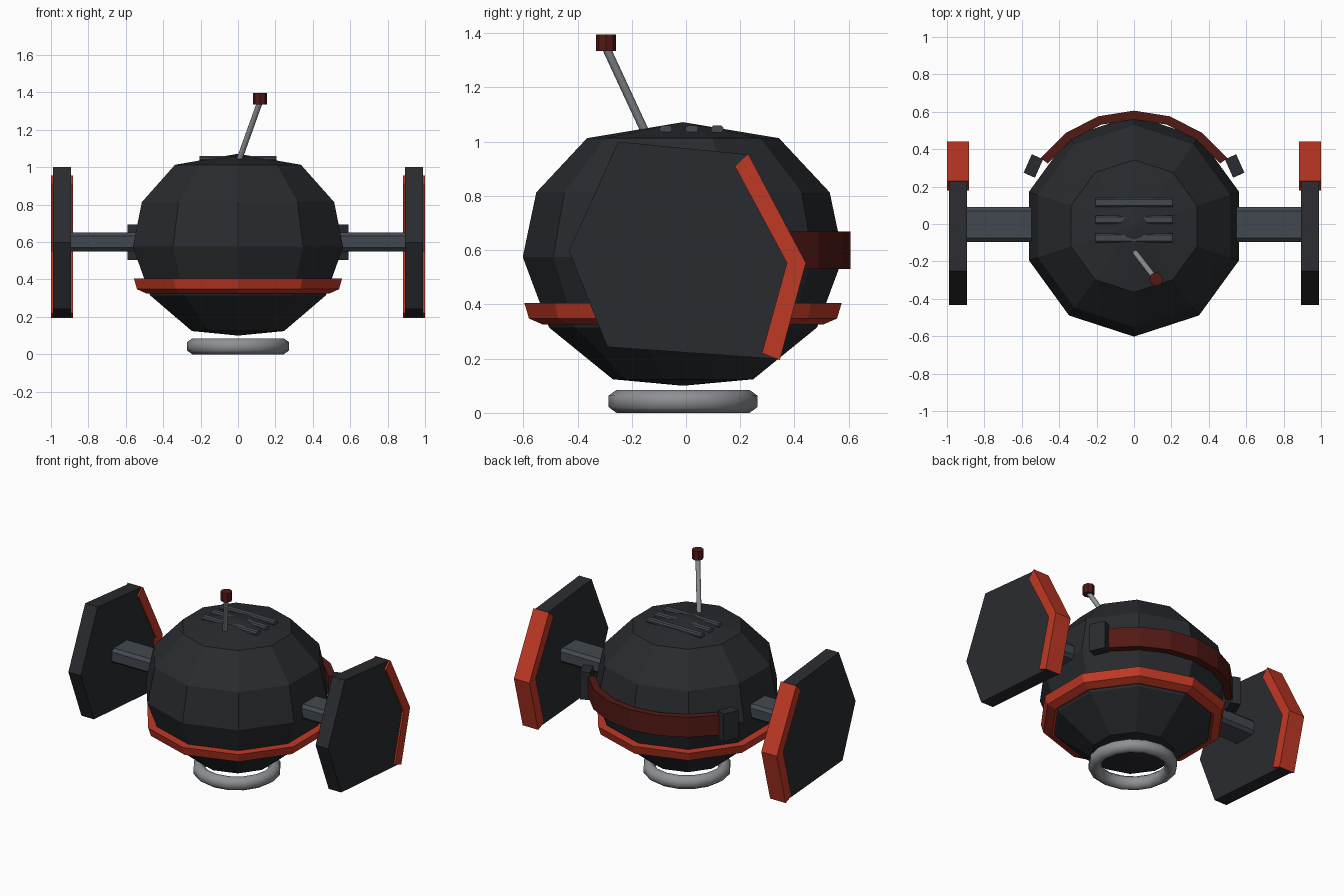
import bpy, bmesh, math
from mathutils import Vector, Matrix

if "Cube" in bpy.data.objects:
    bpy.data.objects.remove(bpy.data.objects["Cube"])

CY = -0.011  # centre line of the body in y


def material(name, rgb):
    m = bpy.data.materials.new(name)
    m.diffuse_color = (*rgb, 1)
    m.use_nodes = True
    m.node_tree.nodes["Principled BSDF"].inputs["Base Color"].default_value = m.diffuse_color
    return m


DARK = material("dark_hull", (0.022, 0.024, 0.028))
STEEL = material("blue_steel", (0.055, 0.066, 0.08))
ORANGE = material("orange", (0.53, 0.04, 0.018))
MAROON = material("maroon", (0.085, 0.010, 0.007))
SILVER = material("silver", (0.27, 0.28, 0.30))


def finish(name, bm, mat, smooth=None):
    bmesh.ops.remove_doubles(bm, verts=bm.verts, dist=1e-5)
    bmesh.ops.recalc_face_normals(bm, faces=bm.faces)
    me = bpy.data.meshes.new(name)
    bm.to_mesh(me)
    bm.free()
    ob = bpy.data.objects.new(name, me)
    bpy.context.collection.objects.link(ob)
    me.materials.append(mat)
    if smooth:
        me.shade_smooth()
        me.set_sharp_from_angle(angle=math.radians(smooth))
    return ob


def lathe(name, profile, sides, mat, start=90, arc=360, closed=False, smooth=None):
    """Revolve an (r, z) profile around the body axis."""
    bm = bmesh.new()
    full = arc == 360
    rings = []
    for i in range(sides if full else sides + 1):
        a = math.radians(start + arc * i / sides)
        rings.append([bm.verts.new((r * math.cos(a), CY + r * math.sin(a), z)) for r, z in profile])
    n = len(profile)
    for i in range(sides):
        a, b = rings[i], rings[(i + 1) % len(rings)]
        for j in range(n if closed else n - 1):
            k = (j + 1) % n
            quad = [a[j], b[j], b[k], a[k]]
            if profile[j][0] == 0:
                quad = [a[j], b[k], a[k]]
            elif profile[k][0] == 0:
                quad = [a[j], b[j], a[k]]
            bm.faces.new(quad)
    if not full:
        bm.faces.new(rings[0])
        bm.faces.new(rings[-1])
    # weld the pole points
    return finish(name, bm, mat, smooth)


def prism_x(name, outline, x0, x1, mat):
    """Extrude a (y, z) outline along x."""
    bm = bmesh.new()
    face = bm.faces.new([bm.verts.new((x0, y, z)) for y, z in outline])
    ext = bmesh.ops.extrude_face_region(bm, geom=[face])
    moved = [g for g in ext["geom"] if isinstance(g, bmesh.types.BMVert)]
    bmesh.ops.translate(bm, verts=moved, vec=(x1 - x0, 0, 0))
    return finish(name, bm, mat)


def chamfered(cy, cz, hy, hz, c):
    return [(cy - hy + c, cz - hz), (cy + hy - c, cz - hz), (cy + hy, cz - hz + c), (cy + hy, cz + hz - c),
            (cy + hy - c, cz + hz), (cy - hy + c, cz + hz), (cy - hy, cz + hz - c), (cy - hy, cz - hz + c)]


def rod(name, p, q, radius, sides, mat, smooth=None):
    p, q = Vector(p), Vector(q)
    d = q - p
    bm = bmesh.new()
    mtx = Matrix.Translation((p + q) / 2) @ d.to_track_quat("Z", "Y").to_matrix().to_4x4()
    bmesh.ops.create_cone(bm, cap_ends=True, segments=sides, radius1=radius, radius2=radius,
                          depth=d.length, matrix=mtx)
    return finish(name, bm, mat, smooth)


# ten-sided body
lathe("body", [(0, 0.10), (0.259, 0.124), (0.494, 0.315), (0.591, 0.575),
               (0.541, 0.813), (0.354, 1.013), (0, 1.072)], 10, DARK)

# orange belt around the lower body
lathe("belt", [(0.50, 0.33), (0.515, 0.325), (0.568, 0.348), (0.585, 0.405), (0.50, 0.405)],
      10, ORANGE, closed=True)

# base ring
lathe("base_ring", [(0.20, 0.025), (0.222, 0), (0.245, 0), (0.274, 0.021), (0.274, 0.064),
                    (0.245, 0.085), (0.222, 0.085), (0.20, 0.06)], 16, SILVER, closed=True, smooth=60)

# curved band across the back
lathe("rear_band", [(0.57, 0.53), (0.617, 0.53), (0.617, 0.668), (0.57, 0.668)],
      6, MAROON, start=36, arc=108, closed=True)

# roof vents
for i, y in enumerate((-0.075, 0.022, 0.115)):
    prism_x(f"roof_vent_{i + 1}", chamfered(y, 1.047, 0.023, 0.013, 0.008), -0.207, 0.207, STEEL)

# antenna
rod("antenna_rod", (0.003, -0.148, 1.03), (0.116, -0.294, 1.345), 0.0155, 10, SILVER, 50)
rod("antenna_tip", (0.118, -0.295, 1.335), (0.118, -0.295, 1.396), 0.037, 8, MAROON)

# side parts, both sides
hexagon = [(-0.25, 1.0), (0.228, 0.953), (0.438, 0.553), (0.344, 0.198), (-0.29, 0.243), (-0.432, 0.597)]
chevron = [(0.18, 0.91), (0.229, 0.956), (0.442, 0.553), (0.346, 0.195), (0.28, 0.22), (0.372, 0.553)]
for side, s in (("right", 1), ("left", -1)):
    prism_x(f"{side}_strut", chamfered(-0.003, 0.601, 0.093, 0.051, 0.02), s * 0.45, s * 0.90, STEEL)
    prism_x(f"{side}_panel", hexagon, s * 0.893, s * 0.988, DARK)
    prism_x(f"{side}_panel_trim", chevron, s * 0.882, s * 1.0, ORANGE)
    bm = bmesh.new()
    turn = Matrix.Rotation(s * math.radians(24), 4, "Z")
    bmesh.ops.create_cube(bm, size=1, matrix=Matrix.Translation((s * 0.538, 0.31, 0.60)) @ turn
                          @ Matrix.Diagonal((0.066, 0.108, 0.19, 1)))
    finish(f"{side}_band_bracket", bm, DARK)
